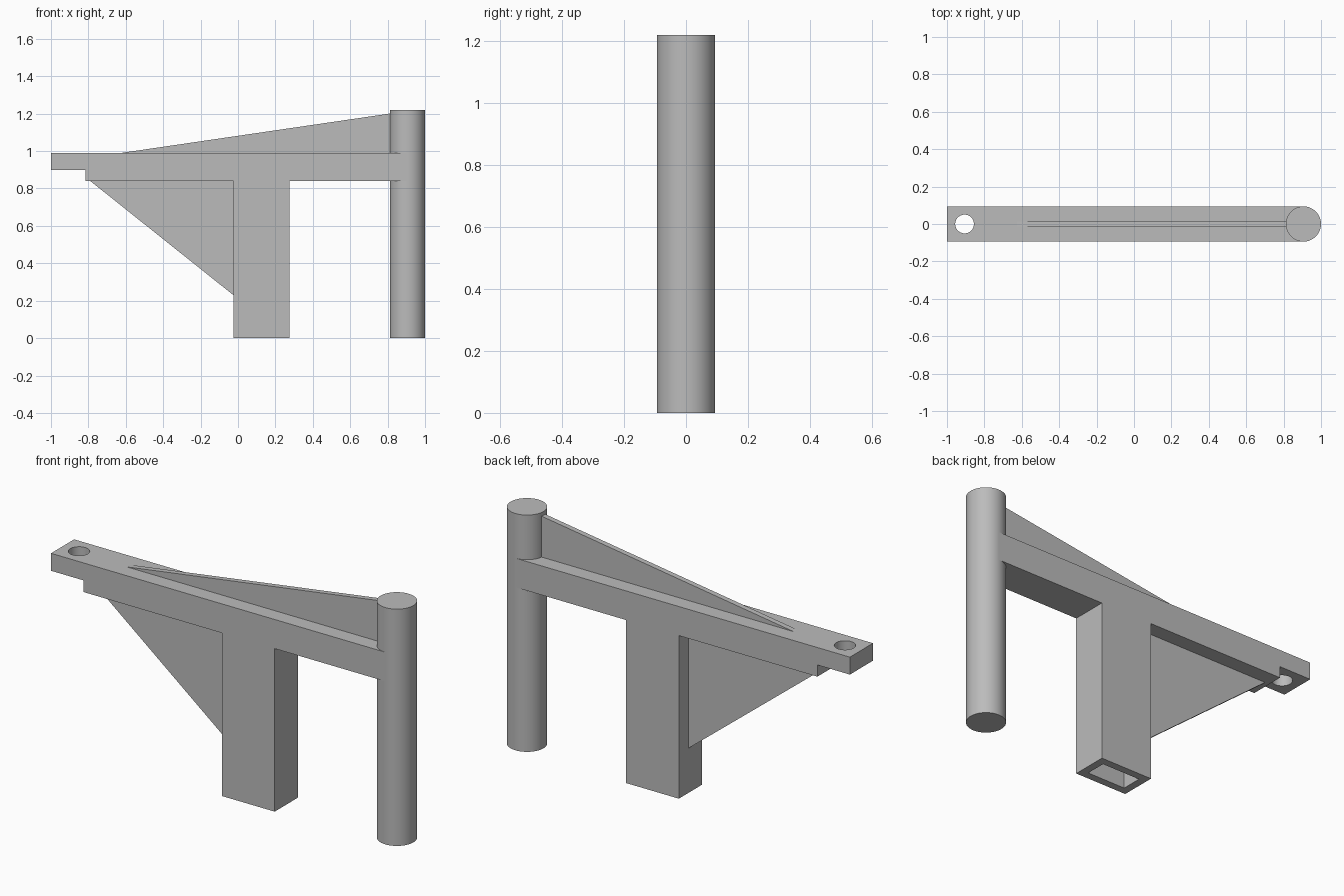
import bpy, bmesh
from mathutils import Vector

if "Cube" in bpy.data.objects:
    bpy.data.objects.remove(bpy.data.objects["Cube"], do_unlink=True)

grey = bpy.data.materials.new("plain grey")
grey.use_nodes = True
grey.diffuse_color = (0.5, 0.5, 0.5, 1)
grey.node_tree.nodes["Principled BSDF"].inputs["Base Color"].default_value = (0.5, 0.5, 0.5, 1)


def slab(name, profile, half_width):
    """Extrude an x-z outline symmetrically along y."""
    bm = bmesh.new()
    face = bm.faces.new([bm.verts.new((x, -half_width, z)) for x, z in profile])
    out = bmesh.ops.extrude_face_region(bm, geom=[face])
    moved = [v for v in out["geom"] if isinstance(v, bmesh.types.BMVert)]
    bmesh.ops.translate(bm, verts=moved, vec=Vector((0, 2 * half_width, 0)))
    bmesh.ops.recalc_face_normals(bm, faces=bm.faces)
    mesh = bpy.data.meshes.new(name)
    bm.to_mesh(mesh)
    bm.free()
    obj = bpy.data.objects.new(name, mesh)
    bpy.context.collection.objects.link(obj)
    mesh.materials.append(grey)
    return obj


def cylinder(name, x, radius, bottom, top):
    bpy.ops.mesh.primitive_cylinder_add(vertices=64, radius=radius, depth=top - bottom,
                                        location=(x, 0, (bottom + top) / 2))
    obj = bpy.context.object
    obj.name = name
    obj.data.materials.append(grey)
    return obj


def smooth(obj):
    bpy.ops.object.select_all(action='DESELECT')
    obj.select_set(True)
    bpy.context.view_layer.objects.active = obj
    bpy.ops.object.shade_smooth_by_angle()


def cut(obj, cutter):
    """Subtract the cutter and remove it."""
    mod = obj.modifiers.new("cut", 'BOOLEAN')
    mod.operation = 'DIFFERENCE'
    mod.solver = 'EXACT'
    mod.object = cutter
    cutter.hide_render = True
    bpy.context.view_layer.objects.active = obj
    bpy.ops.object.modifier_apply(modifier=mod.name)
    bpy.data.objects.remove(cutter, do_unlink=True)


R = 0.094               # pole radius and half the beam width
POLE_X = 1 - R
BEAM_LOW, BEAM_TOP = 0.84, 0.99
POST_L, POST_R = -0.025, 0.275
WALL = 0.04

# Beam with stepped end tab and square post, in one outline
beam = slab("beam_and_post", [
    (-1, BEAM_TOP), (-1, 0.9), (-0.815, 0.9), (-0.815, BEAM_LOW),
    (POST_L, BEAM_LOW), (POST_L, 0), (POST_R, 0), (POST_R, BEAM_LOW),
    (POLE_X, BEAM_LOW), (POLE_X, BEAM_TOP)], R)

# Hollow post and bolt hole in the tab
cut(beam, slab("post_socket_cutter", [
    (POST_L + WALL, -0.1), (POST_R - WALL, -0.1),
    (POST_R - WALL, 0.8), (POST_L + WALL, 0.8)], R - WALL))
cut(beam, cylinder("bolt_hole_cutter", -POLE_X, 0.05, 0.8, 1.1))
smooth(beam)

# Round pole
smooth(cylinder("pole", POLE_X, R, 0, 1.22))

# Thin bracing fins above and below the beam
slab("upper_fin", [(-0.625, BEAM_TOP), (0.85, BEAM_TOP), (0.85, 1.206)], 0.014)
slab("lower_gusset", [(-0.79, BEAM_LOW), (POST_L, 0.23), (POST_L, BEAM_LOW)], 0.015)
